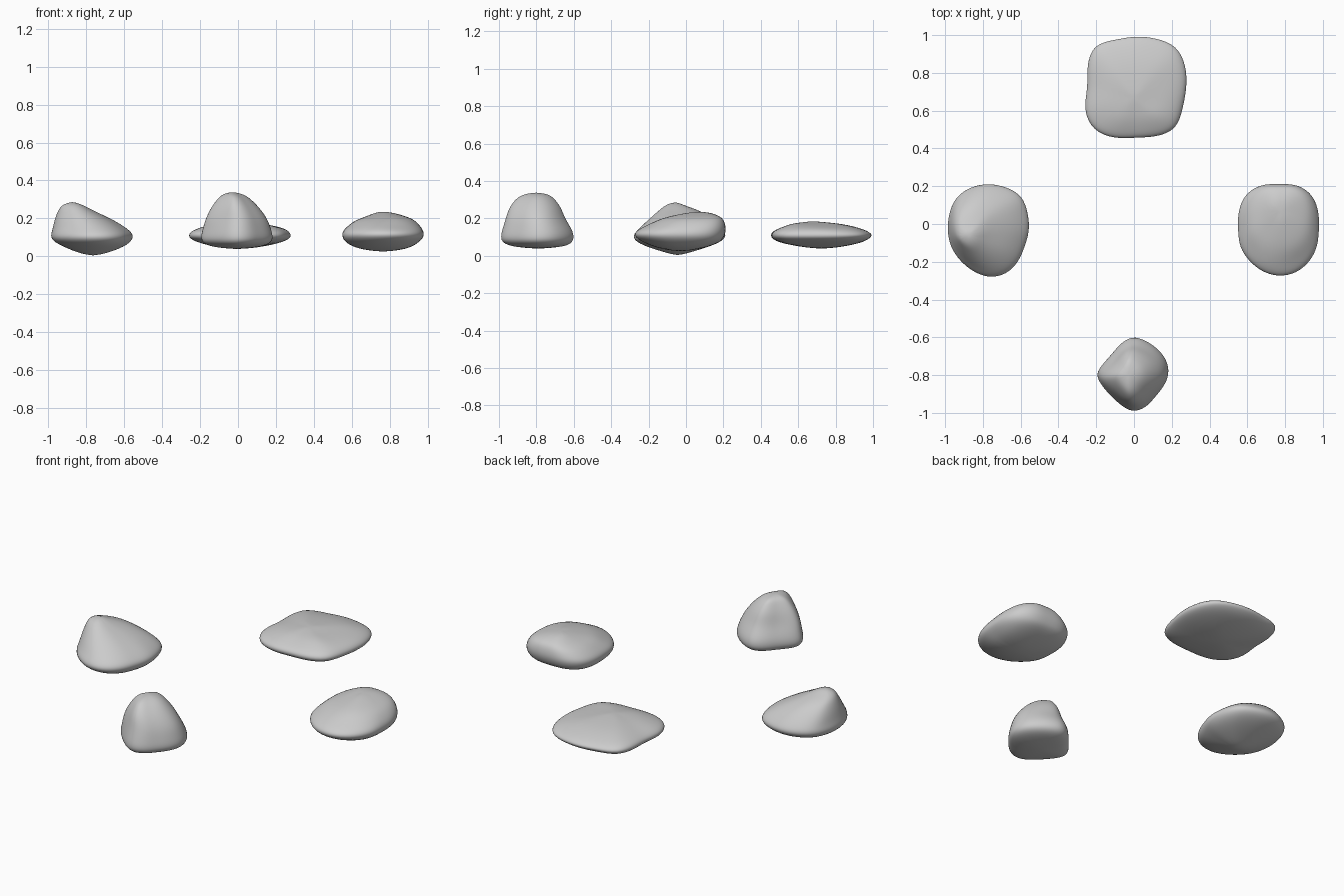
import bpy
import bmesh
import math
from mathutils import Vector, noise

default_cube = bpy.data.objects.get("Cube")
if default_cube:
    bpy.data.objects.remove(default_cube, do_unlink=True)

# One stone grey for every rock
stone = bpy.data.materials.new("stone_grey")
stone.use_nodes = True
grey = (0.6, 0.6, 0.6, 1.0)
stone.diffuse_color = grey
stone.node_tree.nodes["Principled BSDF"].inputs["Base Color"].default_value = grey

CM = 0.01
SWELL = 1.012      # makes up for the shrinkage of the subdivision
ROUGHNESS = 0.006


def plan_outline(radii):
    """Turn evenly spaced radii into an outline that fills the box -1 to 1."""
    points = []
    for index, radius in enumerate(radii):
        angle = math.tau * index / len(radii)
        points.append((radius * math.cos(angle), radius * math.sin(angle)))
    xs, ys = zip(*points)

    def unit(value, values):
        low, high = min(values), max(values)
        return (2 * value - low - high) / (high - low)

    return [(unit(x, xs), unit(y, ys)) for x, y in points]


def add_rock(name, radii, bottom, rings, top):
    """Loft the plan outline through boxes (z, x low, x high, y low, y high)."""
    outline = plan_outline(radii)
    bm = bmesh.new()

    def place(z, box, u, v):
        x_low, x_high, y_low, y_high = box
        x = (x_low + x_high + SWELL * u * (x_high - x_low)) / 2
        y = (y_low + y_high + SWELL * v * (y_high - y_low)) / 2
        return bm.verts.new(Vector((x, y, z)) * CM)

    loops = [[place(z, box, u, v) for u, v in outline] for z, *box in rings]
    bottom_pole = place(bottom, rings[0][1:], 0, 0)
    top_pole = place(top, rings[-1][1:], 0, 0)

    count = len(outline)
    for i in range(count):
        j = (i + 1) % count
        for lower, upper in zip(loops, loops[1:]):
            bm.faces.new((lower[i], lower[j], upper[j], upper[i]))
        bm.faces.new((bottom_pole, loops[0][j], loops[0][i]))
        bm.faces.new((top_pole, loops[-1][i], loops[-1][j]))

    # Gentle worn dents on the upper side
    bm.normal_update()
    for loop in loops[len(loops) // 2:]:
        for vert in loop:
            vert.co += vert.normal * noise.noise(vert.co * 9) * ROUGHNESS

    mesh = bpy.data.meshes.new(name)
    bm.to_mesh(mesh)
    bm.free()
    mesh.materials.append(stone)
    for polygon in mesh.polygons:
        polygon.use_smooth = True
    rock = bpy.data.objects.new(name, mesh)
    bpy.context.collection.objects.link(rock)
    smooth = rock.modifiers.new("worn_surface", "SUBSURF")
    smooth.levels = smooth.render_levels = 2
    return rock


# Tall diamond-shaped rock at the front
add_rock(
    "front_rock",
    [20, 20, 19, 19, 20, 17, 15, 16, 20, 17, 16, 17, 20, 19, 17, 18],
    bottom=3.5,
    rings=[(5, -15, 13, -94, -64), (7, -20, 18, -99, -60),
           (10, -21, 19, -100, -59), (14, -20, 18, -99, -60),
           (20, -18, 16, -97, -64), (26, -15, 11, -95, -66),
           (31, -11, 6, -91, -70), (33, -8, 2, -87, -73)],
    top=34)

# Wedge-shaped rock, high on its outer side
add_rock(
    "right_rock",
    [22, 23, 26, 25, 25, 25, 25, 23, 22, 22, 22, 23, 25, 25, 23, 21],
    bottom=0,
    rings=[(2, -85, -68, -12, 3), (5, -92, -60, -22, 13),
           (8, -98, -56, -28, 20), (11, -99, -55, -29, 22),
           (14, -98, -57, -26, 20), (19, -97, -65, -21, 15),
           (24, -95, -76, -15, 8), (27, -93, -82, -11, 0)],
    top=29)

# Rounded pebble-like rock
add_rock(
    "left_rock",
    [21, 23, 26, 26, 24, 26, 26, 23, 21, 22, 22, 23, 24, 24, 23, 22],
    bottom=2,
    rings=[(4, 63, 90, -15, 9), (7, 57, 95, -23, 18),
           (10, 55, 98, -28, 20), (13, 55, 98, -28, 21),
           (16, 58, 96, -22, 21), (19, 62, 93, -16, 20),
           (21, 68, 89, -10, 18), (23, 73, 83, 0, 13)],
    top=23.5)

# Broad flat slab at the back
add_rock(
    "back_slab",
    [27, 29, 31, 28, 27, 27, 32, 28, 25, 30, 32, 29, 26, 28, 31, 27],
    bottom=3.5,
    rings=[(5, -13, 13, 60, 85), (7, -21, 22, 50, 94),
           (9, -26, 27, 46, 98), (11, -27, 28, 45, 100),
           (13, -26, 27, 46, 98), (15, -22, 24, 50, 93),
           (17, -14, 16, 55, 85), (18, -6, 6, 60, 74)],
    top=18.5)
